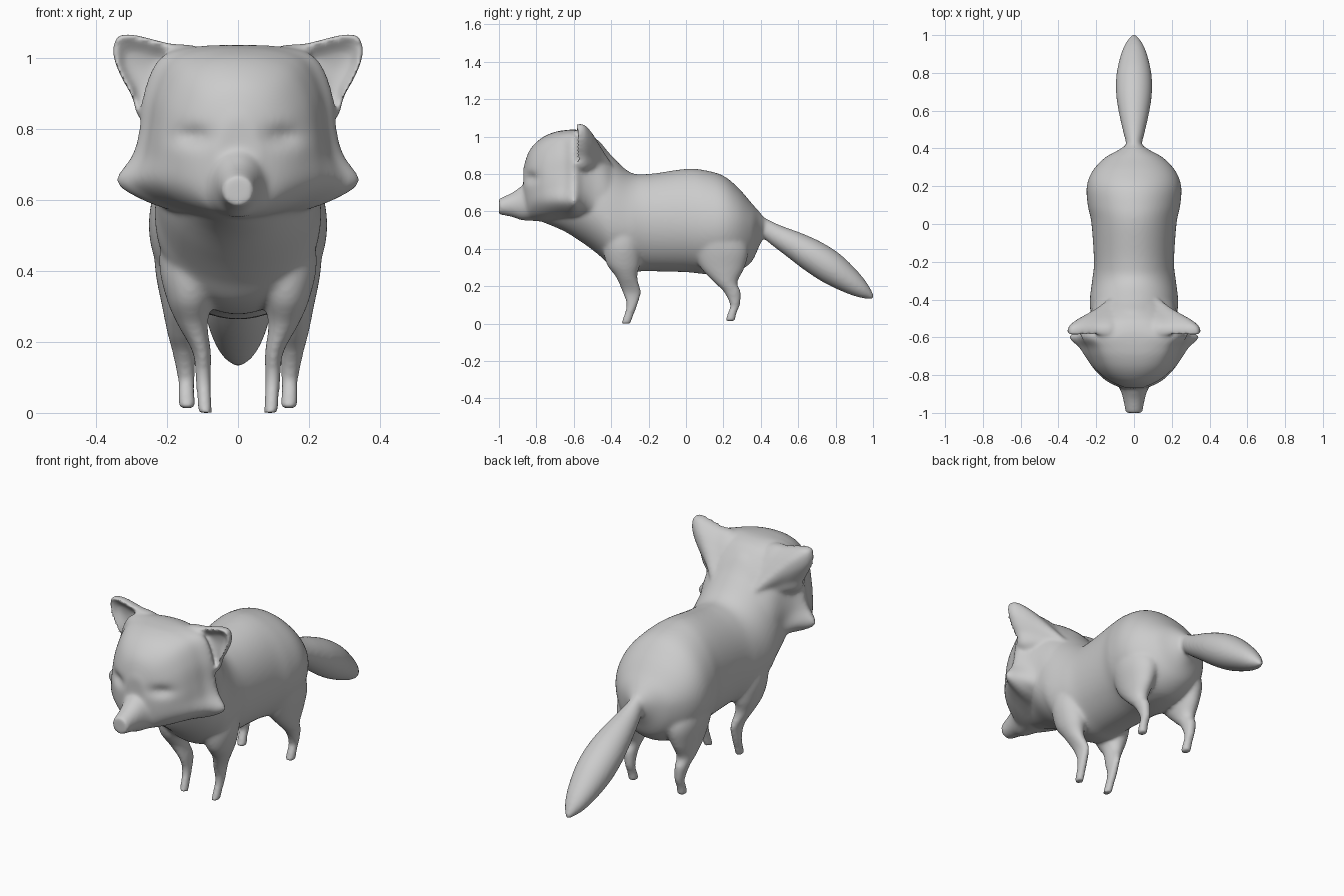
import bpy, bmesh
from math import sin, cos, pi, exp
from mathutils import Vector

bm = bmesh.new()


def spline(rows, n=10, closed=False):
    """Catmull-Rom interpolation of rows of numbers."""
    m, out = len(rows), []
    pick = (lambda i: rows[i % m]) if closed else (lambda i: rows[max(0, min(m - 1, i))])
    for i in range(m if closed else m - 1):
        a, b, c, d = (pick(i + k) for k in (-1, 0, 1, 2))
        for j in range(n):
            t = j / n
            out.append([q + 0.5 * t * (r - p + t * (2*p - 5*q + 4*r - s + t * (3*(q - r) + s - p)))
                        for p, q, r, s in zip(a, b, c, d)])
    if not closed:
        out.append(list(rows[-1]))
    return out


def loft(rings, mirror=False):
    """Skin closed rings of points, cap both ends, optionally repeat at -x."""
    for sx in ((1, -1) if mirror else (1,)):
        vs = [[bm.verts.new((p[0] * sx, p[1], p[2])) for p in r] for r in rings]
        for a, b in zip(vs, vs[1:]):
            for i in range(len(a)):
                j = (i + 1) % len(a)
                bm.faces.new((a[i], a[j], b[j], b[i]))
        bm.faces.new(vs[0][::-1])
        bm.faces.new(vs[-1])


ANG = [2 * pi * i / 64 for i in range(64)]


def egg_loft(rows):
    """Rows of y, half width, bottom, height of widest point, top."""
    loft([[(w * sin(a), y, zw + cos(a) * ((zt - zw) if cos(a) > 0 else (zw - zb))) for a in ANG]
          for y, w, zb, zw, zt in spline(rows)])


def leg_loft(rows):
    """Rows of z, centre x, centre y, radius x, radius y."""
    loft([[(x + rx * cos(a), y + ry * sin(a), z) for a in ANG]
          for z, x, y, rx, ry in spline(rows)], mirror=True)


# Body with neck and throat
egg_loft([(0.42, 0.04, 0.47, 0.52, 0.565), (0.39, 0.085, 0.41, 0.52, 0.60),
          (0.35, 0.155, 0.33, 0.52, 0.645), (0.28, 0.22, 0.28, 0.53, 0.725),
          (0.20, 0.25, 0.265, 0.53, 0.79), (0.10, 0.245, 0.265, 0.53, 0.82),
          (0.0, 0.225, 0.275, 0.54, 0.827), (-0.2, 0.212, 0.28, 0.54, 0.80),
          (-0.3, 0.222, 0.28, 0.53, 0.81), (-0.4, 0.234, 0.31, 0.55, 0.90),
          (-0.47, 0.23, 0.37, 0.60, 0.98), (-0.55, 0.22, 0.43, 0.65, 1.02),
          (-0.65, 0.18, 0.493, 0.70, 1.0), (-0.76, 0.12, 0.54, 0.68, 0.85)])

# Snout with a flat nose tip
egg_loft([(-0.70, 0.17, 0.54, 0.64, 0.76), (-0.76, 0.145, 0.545, 0.64, 0.77),
          (-0.83, 0.10, 0.55, 0.64, 0.768), (-0.88, 0.072, 0.553, 0.64, 0.735),
          (-0.93, 0.057, 0.57, 0.635, 0.70), (-1.0, 0.044, 0.583, 0.625, 0.668)])

# Head: a cheeked outline blended towards an ellipse at both ends
half = [(0, 1), (0.40, 0.985), (0.65, 0.92), (0.78, 0.72), (0.82, 0.50), (0.88, 0.36),
        (1, 0.215), (0.75, 0.10), (0.40, 0.03), (0, 0)]
outline = half + [(-x, z) for x, z in half[-2:0:-1]]
oval = [(sin(2 * pi * i / 18), 0.5 + 0.5 * cos(2 * pi * i / 18)) for i in range(18)]
head_rows = [(-0.36, 0.19, 0.42, 0.83, 0), (-0.43, 0.222, 0.45, 0.93, 0.1),
             (-0.50, 0.25, 0.49, 1.005, 0.4), (-0.55, 0.29, 0.53, 1.03, 0.75),
             (-0.59, 0.34, 0.545, 1.037, 1), (-0.615, 0.335, 0.545, 1.037, 1),
             (-0.65, 0.30, 0.545, 1.034, 0.85), (-0.70, 0.27, 0.545, 1.025, 0.65),
             (-0.76, 0.23, 0.545, 1.0, 0.45), (-0.81, 0.18, 0.55, 0.96, 0.3),
             (-0.845, 0.125, 0.56, 0.91, 0.15), (-0.87, 0.06, 0.61, 0.83, 0)]
rings = []
for y, w, zb, zt, f in spline(head_rows):
    mix = [(e[0] + f * (o[0] - e[0]), e[1] + f * (o[1] - e[1])) for o, e in zip(outline, oval)]
    ring = []
    for u, v in spline(mix, 4, True):
        x, z = u * w, zb + v * (zt - zb)
        # Eye socket dent
        dent = 0.025 * exp(-((abs(x) - 0.13) / 0.05) ** 2 - ((z - 0.78) / 0.025) ** 2)
        ring.append((x, y + (dent if y < -0.65 else 0), z))
    rings.append(ring)
loft(rings)

# Ears: dished front, rounded rim, back fading into the neck
ear = spline([(0.10, 1.02), (0.20, 1.042), (0.295, 1.065), (0.342, 1.057), (0.349, 1.0),
              (0.325, 0.94), (0.30, 0.895), (0.275, 0.83), (0.20, 0.80), (0.10, 0.90)], 6, True)
ear_rows = [(0.285, 0.97, 0.05, -0.55), (0.285, 0.97, 0.5, -0.557), (0.285, 0.97, 0.82, -0.578),
            (0.285, 0.97, 0.97, -0.588), (0.13, 0.88, 1.01, -0.57), (0.12, 0.87, 0.97, -0.54),
            (0.10, 0.85, 0.80, -0.505), (0.08, 0.83, 0.62, -0.475), (0.06, 0.80, 0.45, -0.44),
            (0.05, 0.77, 0.25, -0.39)]
loft([[(cx + s * (x - cx), y, cz + s * (z - cz)) for x, z in ear]
      for cx, cz, s, y in spline(ear_rows, 4)], mirror=True)

# Front legs
leg_loft([(0.0, 0.093, -0.322, 0.022, 0.026), (0.04, 0.095, -0.308, 0.021, 0.026),
          (0.10, 0.098, -0.289, 0.022, 0.030), (0.17, 0.102, -0.291, 0.026, 0.050),
          (0.25, 0.128, -0.318, 0.043, 0.058), (0.32, 0.135, -0.335, 0.066, 0.09),
          (0.42, 0.13, -0.34, 0.092, 0.105), (0.55, 0.11, -0.34, 0.10, 0.11)])

# Hind legs
leg_loft([(0.012, 0.143, 0.235, 0.026, 0.027), (0.06, 0.146, 0.248, 0.024, 0.024),
          (0.10, 0.146, 0.262, 0.025, 0.027), (0.17, 0.152, 0.247, 0.033, 0.046),
          (0.22, 0.155, 0.213, 0.043, 0.062), (0.30, 0.15, 0.195, 0.064, 0.118),
          (0.40, 0.14, 0.185, 0.093, 0.148), (0.52, 0.12, 0.15, 0.118, 0.14)])

# Tail: rings tilted across the drooping axis
across = Vector((0, 0.53, 0.85))
tail_rows = [(0.36, 0.545, 0.04, 0.05), (0.41, 0.52, 0.038, 0.046), (0.48, 0.475, 0.055, 0.057),
             (0.58, 0.42, 0.078, 0.074), (0.68, 0.36, 0.094, 0.087), (0.78, 0.295, 0.094, 0.087),
             (0.88, 0.225, 0.074, 0.067), (0.95, 0.175, 0.047, 0.042), (1.002, 0.138, 0.01, 0.01)]
loft([[Vector((rx * cos(a), y, z)) + across * (rn * sin(a)) for a in ANG]
      for y, z, rx, rn in spline(tail_rows)])

# Fuse all parts into one smooth skin
bmesh.ops.recalc_face_normals(bm, faces=bm.faces)
mesh = bpy.data.meshes.new("fox")
bm.to_mesh(mesh)
bm.free()
fox = bpy.data.objects.new("fox", mesh)
bpy.context.collection.objects.link(fox)
remesh = fox.modifiers.new("fuse", 'REMESH')
remesh.mode = 'VOXEL'
remesh.voxel_size = 0.009
remesh.use_smooth_shade = True
soften = fox.modifiers.new("soften", 'SMOOTH')
soften.factor = 0.5
soften.iterations = 12
